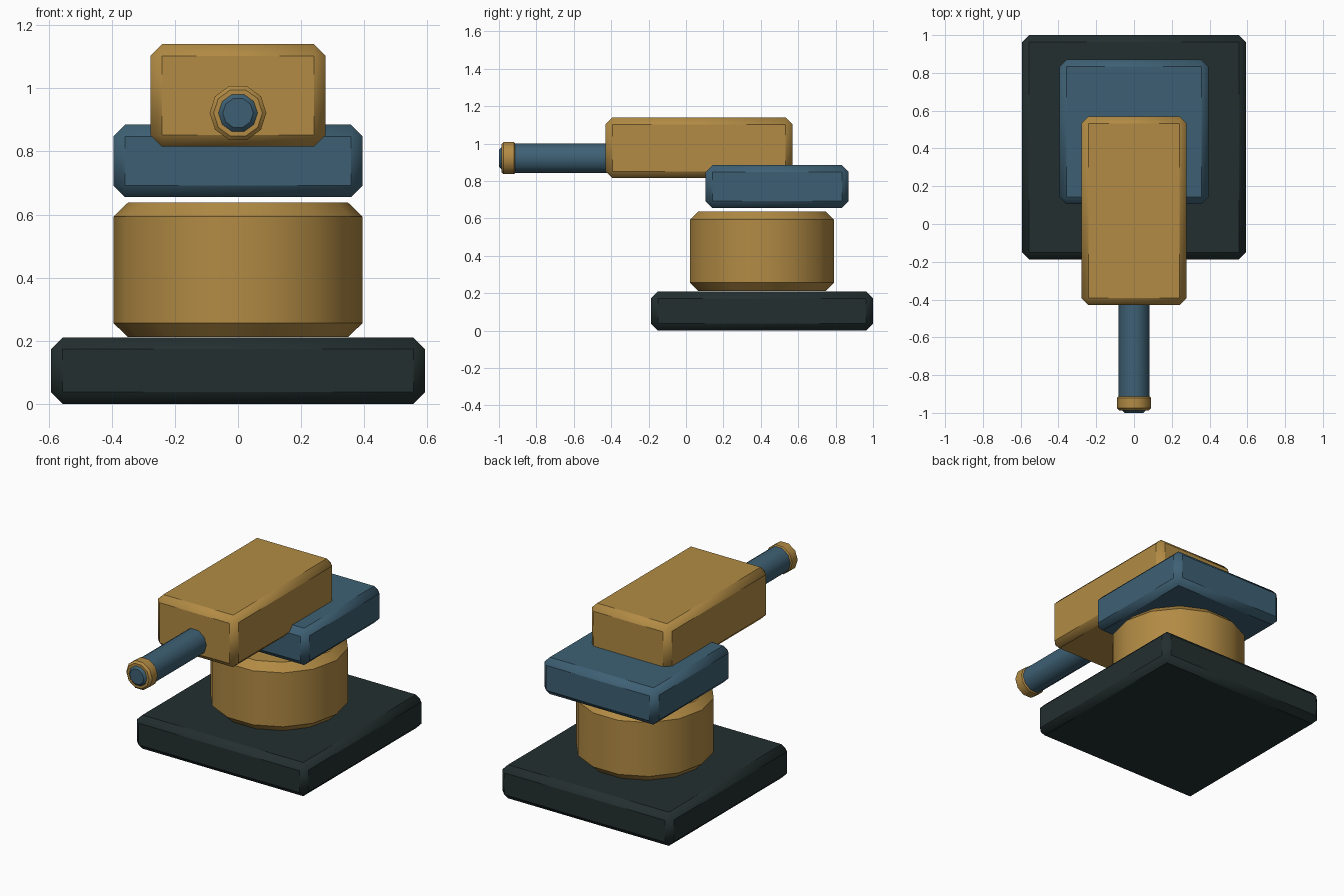
import bpy
import math

if "Cube" in bpy.data.objects:
    bpy.data.objects.remove(bpy.data.objects["Cube"])


def material(name, color):
    m = bpy.data.materials.new(name)
    m.diffuse_color = (*color, 1.0)
    m.use_nodes = True
    m.node_tree.nodes["Principled BSDF"].inputs["Base Color"].default_value = m.diffuse_color
    return m


gold = material("ochre", (0.445, 0.258, 0.058))
blue = material("slate_blue", (0.048, 0.118, 0.175))
dark = material("dark_green_grey", (0.017, 0.028, 0.028))


def finish(obj, name, mat, bevel):
    """Chamfer the hard edges, then colour and name the part."""
    obj.name = name
    obj.data.materials.append(mat)
    bpy.ops.object.transform_apply(location=False, rotation=True, scale=True)
    if bevel:
        mod = obj.modifiers.new("chamfer", 'BEVEL')
        mod.width = bevel
        mod.segments = 1
        mod.limit_method = 'ANGLE'
        mod.angle_limit = math.radians(50)
        bpy.ops.object.modifier_apply(modifier=mod.name)
    bpy.ops.object.shade_smooth_by_angle(angle=math.radians(40))


def block(name, mat, half_x, y0, y1, z0, z1, bevel=0.037):
    bpy.ops.mesh.primitive_cube_add(size=1, location=(0, (y0 + y1) / 2, (z0 + z1) / 2))
    obj = bpy.context.object
    obj.scale = (2 * half_x, y1 - y0, z1 - z0)
    finish(obj, name, mat, bevel)


def cylinder(name, mat, sides, radius, depth, center, rotation, bevel):
    bpy.ops.mesh.primitive_cylinder_add(vertices=sides, radius=radius, depth=depth,
                                        location=center, rotation=rotation)
    finish(bpy.context.object, name, mat, bevel)


def gun_cylinder(name, mat, radius, y0, y1, bevel):
    """Ten-sided cylinder along y, with a corner on the x axis."""
    cylinder(name, mat, 10, radius, y1 - y0, (0, (y0 + y1) / 2, 0.922),
             (math.pi / 2, math.pi / 2, 0), bevel)


# Stand: square base, round drum, square turntable
block("base", dark, 0.593, -0.187, 1.0, 0.0, 0.21)
cylinder("drum", gold, 14, 0.395, 0.427, (0, 0.406, 0.4245), (0, 0, math.pi / 2), 0.045)
block("turntable", blue, 0.395, 0.105, 0.87, 0.655, 0.885)

# Gun: housing, barrel, collar and tip
block("housing", gold, 0.278, -0.43, 0.57, 0.815, 1.14)
gun_cylinder("barrel", blue, 0.083, -0.95, -0.38, 0)
gun_cylinder("collar", gold, 0.09, -0.987, -0.908, 0.012)
gun_cylinder("barrel_tip", blue, 0.062, -1.0, -0.94, 0.013)
